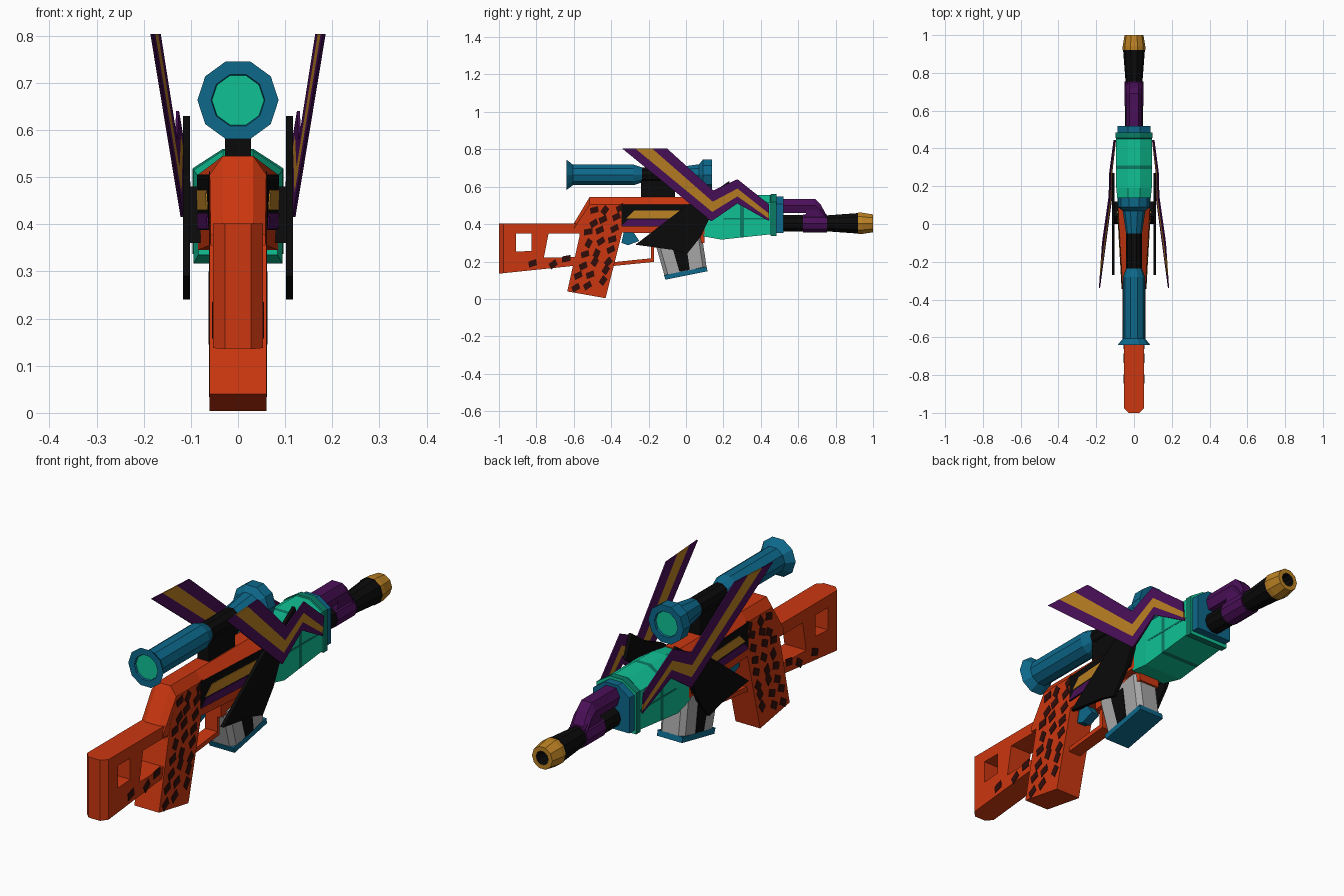
import bpy, bmesh, math, random

cube = bpy.data.objects.get("Cube")
if cube:
    bpy.data.objects.remove(cube, do_unlink=True)


def colour(name, r, g, b):
    m = bpy.data.materials.new(name)
    m.use_nodes = True
    m.diffuse_color = (r, g, b, 1)
    m.node_tree.nodes["Principled BSDF"].inputs["Base Color"].default_value = (r, g, b, 1)
    return m


ORANGE = colour("orange", .6, .038, .005)
MINT = colour("mint", .005, .54, .3)
TEAL = colour("dark teal", .003, .2, .13)
BLUE = colour("blue", .004, .14, .26)
PURPLE = colour("purple", .07, .005, .1)
GOLD = colour("gold", .5, .22, .017)
BLACK = colour("black", .003, .003, .003)
GREY = colour("light grey", .38, .38, .38)
BROWN = colour("dark brown", .03, .004, .003)


def finish(name, bm, mats):
    bmesh.ops.recalc_face_normals(bm, faces=bm.faces)
    me = bpy.data.meshes.new(name)
    bm.to_mesh(me)
    bm.free()
    for m in mats:
        me.materials.append(m)
    ob = bpy.data.objects.new(name, me)
    bpy.context.collection.objects.link(ob)
    return ob


def add_loft(bm, sections, slots=None, cap=0):
    """Skin a list of closed cross-sections and cap both ends."""
    rings = [[bm.verts.new(p) for p in s] for s in sections]
    n = len(rings[0])
    for k, (a, b) in enumerate(zip(rings, rings[1:])):
        for i in range(n):
            j = (i + 1) % n
            f = bm.faces.new((a[i], a[j], b[j], b[i]))
            f.material_index = slots[k] if slots else 0
    for r in (rings[0], rings[-1]):
        bm.faces.new(r).material_index = cap


def loft(name, sections, mats, slots=None, cap=0):
    bm = bmesh.new()
    add_loft(bm, sections, slots, cap)
    return finish(name, bm, mats)


def prism(name, poly, w, mat):
    """Side outline (y, z) extruded to half-width w."""
    return loft(name, [[(x, y, z) for y, z in poly] for x in (-w, w)], [mat])


def side_plates(name, polys, x_at, t, mat):
    """Thin plates on both sides, following the sideways offset x_at(y, z)."""
    bm = bmesh.new()
    for s in (-1, 1):
        for poly in polys:
            add_loft(bm, [[(s * (x_at(y, z) + d), y, z) for y, z in poly] for d in (0, t)])
    return finish(name, bm, [mat])


def lathe(name, profile, cz, mats, slots=None, cap=0, n=10):
    """Turn a (y, radius) profile around the lengthwise axis."""
    ang = [2 * math.pi * i / n for i in range(n)]
    return loft(name, [[(r * math.cos(a), y, cz + r * math.sin(a)) for a in ang]
                       for y, r in profile], mats, slots, cap)


def hull(y, w, bottom, shoulder, top, wt=.032):
    """Box section with a chamfered top."""
    return [(-w, y, bottom), (w, y, bottom), (w, y, shoulder),
            (wt, y, top), (-wt, y, top), (-w, y, shoulder)]


def cut(target, poly):
    """Cut a sideways opening through a part."""
    tool = prism("opening_cutter", poly, .2, ORANGE)
    tool.hide_render = True
    mod = target.modifiers.new("opening", "BOOLEAN")
    mod.operation, mod.solver, mod.object = "DIFFERENCE", "EXACT", tool
    bpy.context.view_layer.objects.active = target
    bpy.ops.object.modifier_apply(modifier=mod.name)
    bpy.data.objects.remove(tool, do_unlink=True)


# Stock with two openings and a chamfered butt
stock = prism("stock", [(-1, .135), (-.5, .187), (-.5, .402), (-1, .402)], .053, ORANGE)
bm = bmesh.new()
bm.from_mesh(stock.data)
butt = [e for e in bm.edges if all(v.co.y < -.99 for v in e.verts)
        and abs(e.verts[0].co.x - e.verts[1].co.x) < .01]
bmesh.ops.bevel(bm, geom=butt, offset=.025, segments=1, affect="EDGES")
bm.to_mesh(stock.data)
bm.free()
cut(stock, [(-.91, .252), (-.825, .257), (-.825, .35), (-.91, .35)])
cut(stock, [(-.76, .22), (-.57, .225), (-.57, .35), (-.735, .35)])

# Receiver, grip and trigger group
loft("receiver", [hull(-.6, .058, .355, .375, .403), hull(-.515, .06, .355, .505, .545),
                  hull(-.34, .06, .355, .505, .545), hull(.1, .085, .345, .505, .545)], [ORANGE])
prism("grip", [(-.635, .04), (-.43, .004), (-.335, .38), (-.36, .48), (-.52, .48), (-.555, .4)],
      .06, ORANGE)
prism("lower_receiver", [(-.19, .285), (.1, .3), (.1, .36), (-.19, .36)], .05, ORANGE)
prism("trigger_guard", [(-.45, .17), (-.17, .198), (-.17, .3), (-.187, .3), (-.187, .217), (-.45, .19)],
      .03, ORANGE)
prism("trigger", [(-.345, .3), (-.31, .287), (-.25, .31), (-.29, .37), (-.33, .37)], .02, BLUE)


# Striped panels on the receiver sides
def panel_x(y, z):
    return .06 + (y + .34) * .057


side_plates("side_panel", [[(-.345, .388), (.08, .388), (.08, .505), (-.345, .505)]],
            panel_x, .003, BLACK)
side_plates("panel_gold_stripe", [[(-.32, .43), (.07, .43), (.07, .473), (-.275, .473)]],
            panel_x, .006, GOLD)
side_plates("panel_purple_stripe", [[(-.345, .39), (.07, .39), (.07, .424), (-.31, .424)]],
            panel_x, .006, PURPLE)

# Scattered specks on the grip and stock
random.seed(4)


def speck(y, z):
    a = random.uniform(.2, 1.3)
    c, s = math.cos(a), math.sin(a)
    return [(y + u * c - v * s, z + u * s + v * c)
            for u, v in ((-.026, -.014), (.018, -.017), (.026, .014), (-.018, .017))]


spots = []
for row in range(8):
    z = .08 + row * .057
    left, right = -.635 + (z - .04) * .222, -.43 + z * .253
    for k in (.2, .5, .8):
        spots.append(speck(left + (right - left) * k + random.uniform(-.012, .012),
                           z + (k - .5) * .04 + random.uniform(-.01, .01)))
side_plates("grip_specks", spots, lambda y, z: .059, .003, BROWN)
side_plates("stock_specks", [speck(-.82, .19), speck(-.71, .185), speck(-.64, .215)],
            lambda y, z: .052, .003, BROWN)

# Magazine with black stripe and base plate
loft("magazine", [[(x, y0, z0), (x, y1, z1), (x, y2, z2), (x, y3, z3)]
                  for x, y0, z0, y1, z1, y2, z2, y3, z3 in (
                      (s * w, -.165 + c, .3, -.115 + c, .125, .11 - c, .17, .085 - c, .34)
                      for s, w, c in ((-1, .06, .02), (-1, .04, 0), (1, .04, 0), (1, .06, .02)))],
     [GREY])
side_plates("magazine_stripe", [[(-.08, .3), (-.035, .145), (.02, .155), (0, .3)]],
            lambda y, z: .059, .004, BLACK)
prism("magazine_base", [(-.118, .127), (-.11, .103), (.115, .148), (.11, .172)], .061, BLUE)

# Handguard with dark bands, and front collar
loft("handguard", [hull(.09, .084, .335, .5, .54), hull(.19, .094, .317, .515, .556),
                   hull(.29, .094, .328, .515, .556), hull(.31, .094, .33, .515, .556),
                   hull(.45, .094, .345, .515, .556), hull(.455, .097, .337, .518, .56),
                   hull(.485, .097, .337, .518, .56)],
     [MINT, TEAL], [0, 0, 1, 0, 1, 1])
side_plates("handguard_line", [[(.2, .425), (.45, .425), (.45, .433), (.2, .433)]],
            lambda y, z: .093, .002, TEAL)
loft("front_collar", [hull(.48, .088, .352, .508, .548), hull(.52, .088, .352, .508, .548)], [BLUE])

# Barrel, gas tube and muzzle
lathe("barrel", [(.5, .047), (.625, .047), (.625, .051), (.755, .051), (.755, .045), (.925, .058)],
      .404, [BLACK, PURPLE], [0, 1, 1, 1, 0])
lathe("muzzle_tip", [(.92, .06), (.94, .06), (1, .05), (1, .03), (.95, .026)],
      .404, [GOLD, BLACK], [0, 0, 0, 1], 1)
loft("gas_tube", [[(-.042, y, a), (-.025, y, b), (.025, y, b), (.042, y, a), (.03, y, c), (-.03, y, c)]
                  for y, a, b, c in ((.51, .5, .535, .46), (.69, .5, .535, .46),
                                     (.72, .475, .505, .42), (.75, .43, .45, .4))], [PURPLE])
prism("gas_block", [(.625, .4), (.755, .4), (.755, .445), (.7, .49), (.65, .49)], .035, PURPLE)

# Scope with lenses at both ends and its mount
lathe("scope", [(-.63, .055), (-.64, .057), (-.64, .086), (-.605, .058), (-.28, .058), (-.235, .042),
                (-.05, .042), (.07, .06), (.09, .086), (.14, .086), (.14, .057), (.13, .055)],
      .663, [BLUE, BLACK, MINT], [0, 0, 0, 0, 0, 1, 0, 0, 0, 0, 0], 2)
prism("scope_mount", [(-.24, .53), (-.06, .53), (-.06, .67), (-.24, .67)], .028, BLACK)

# Black spiked plates on the sides
side_plates("spiked_plate", [[(-.27, .29), (-.07, .262), (.005, .24), (.08, .335), (.12, .42), (.27, .53),
                              (.23, .63), (.13, .56), (.01, .505)]],
            lambda y, z: .102, .015, BLACK)
prism("plate_bracket", [(.0, .36), (.08, .36), (.12, .45), (.04, .48)], .104, BLACK)


# Zigzag wings: purple bands either side of a gold band
def wing_x(y, z):
    return .0907 + .0825 * z - .0673 * y


edges = [[(-.10, .803), (.147, .58), (.275, .64), (.445, .505)],
         [(-.18, .803), (.143, .52), (.275, .59), (.445, .455)],
         [(-.27, .803), (.14, .465), (.275, .548), (.445, .428)],
         [(-.34, .803), (.136, .415), (.275, .51), (.445, .415)]]
for name, k, mat in (("wing_upper_band", 0, PURPLE), ("wing_gold_band", 1, GOLD),
                     ("wing_lower_band", 2, PURPLE)):
    a, b = edges[k], edges[k + 1]
    side_plates(name, [[a[i], a[i + 1], b[i + 1], b[i]] for i in range(3)], wing_x, .006, mat)
